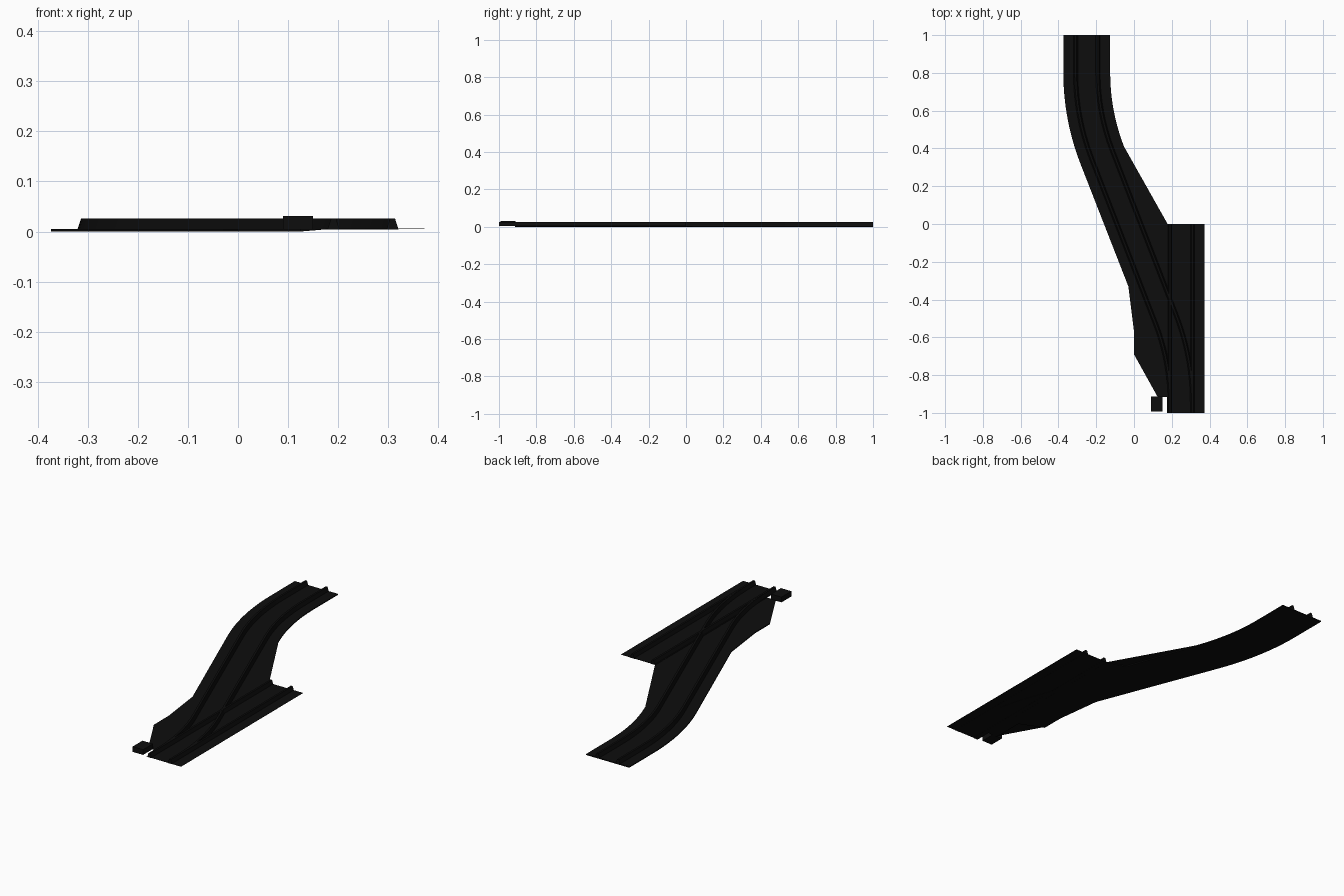
import bpy, bmesh, math
from mathutils import Vector

cube = bpy.data.objects.get("Cube")
if cube:
    bpy.data.objects.remove(cube)

black = bpy.data.materials.new("track black")
black.use_nodes = True
black.diffuse_color = (0.004, 0.004, 0.004, 1)
black.node_tree.nodes["Principled BSDF"].inputs["Base Color"].default_value = (0.004, 0.004, 0.004, 1)


def finish(name, bm, closed=True):
    if closed:
        bmesh.ops.recalc_face_normals(bm, faces=bm.faces)
    mesh = bpy.data.meshes.new(name)
    bm.to_mesh(mesh)
    bm.free()
    mesh.materials.append(black)
    obj = bpy.data.objects.new(name, mesh)
    bpy.context.collection.objects.link(obj)
    return obj


def slab(name, outline, top, bottom):
    """Flat plate; bottom is a function of x."""
    bm = bmesh.new()
    hi = [bm.verts.new((x, y, top)) for x, y in outline]
    lo = [bm.verts.new((x, y, bottom(x))) for x, y in outline]
    faces = [bm.faces.new(hi), bm.faces.new(lo[::-1])]
    for i in range(len(hi)):
        j = (i + 1) % len(hi)
        bm.faces.new((lo[i], lo[j], hi[j], hi[i]))
    bmesh.ops.triangulate(bm, faces=faces)
    return finish(name, bm)


def offset(path, d):
    """Shift a path sideways; positive d is towards +x."""
    pts = []
    for i, p in enumerate(path):
        t = (path[min(i + 1, len(path) - 1)] - path[max(i - 1, 0)]).normalized()
        if i in (0, len(path) - 1):
            t = Vector((0, 1))
        pts.append(p + Vector((t.y, -t.x)) * d)
    return pts


def rail(name, path, side, top):
    """Sweep a sloped rail section along the path."""
    section = [(0.071, 0.004), (0.064, top), (0.054, top), (0.047, 0.004)]
    rows = [[(p.x, p.y, z) for p in offset(path, side * d)] for d, z in section]
    bm = bmesh.new()
    verts = [[bm.verts.new(c) for c in row] for row in rows]
    for a in range(4):
        b = (a + 1) % 4
        for i in range(len(path) - 1):
            bm.faces.new((verts[a][i], verts[a][i + 1], verts[b][i + 1], verts[b][i]))
    bm.faces.new([v[0] for v in verts])
    bm.faces.new([v[-1] for v in verts])
    return finish(name, bm)


# Centre lines: a straight track and an S-shaped branch
ANGLE, RADIUS, STEPS = math.radians(21.3), 1.2, 14
arc = [Vector((RADIUS * (1 - math.cos(ANGLE * i / STEPS)), RADIUS * math.sin(ANGLE * i / STEPS)))
       for i in range(STEPS + 1)]
upper = [Vector((-0.25 + a.x, 0.8 - a.y)) for a in reversed(arc)]
lower = [Vector((0.25 - a.x, -0.94 + a.y)) for a in arc]
branch = lower + upper + [Vector((-0.25, 1))]
straight = [Vector((0.25, -1)), Vector((0.25, 0))]

# Beds
HALF = 0.124
left_edge = offset(branch, -HALF)[STEPS + 1:]
right_edge = offset(branch, HALF)[STEPS + 1:]
branch_outline = [tuple(p) for p in reversed(left_edge)]
branch_outline += [(-0.03, -0.33), (0.0, -0.57), (0.0, -0.69), (0.125, -0.745),
                   (0.125, -0.915), (0.178, -0.915), (0.178, 0), (0.08, 0.035)]
branch_outline += [tuple(p) for p in right_edge]
slab("branch_bed", branch_outline, 0.005,
     lambda x: 0 if x < 0.13 else min(0.0045, (x - 0.13) * 0.1))
slab("straight_bed", [(0.175, -1), (0.373, -1), (0.373, 0), (0.175, 0)], 0.0065, lambda x: 0.005)

# Rails
for side, word in ((-1, "right"), (1, "left")):
    rail("straight_rail_" + word, straight, side, 0.026)
    rail("branch_rail_" + word, branch, side, 0.0255)

# Switch motor box
slab("switch_box", [(0.09, -0.993), (0.15, -0.993), (0.15, -0.912), (0.09, -0.912)],
     0.031, lambda x: 0.004)
